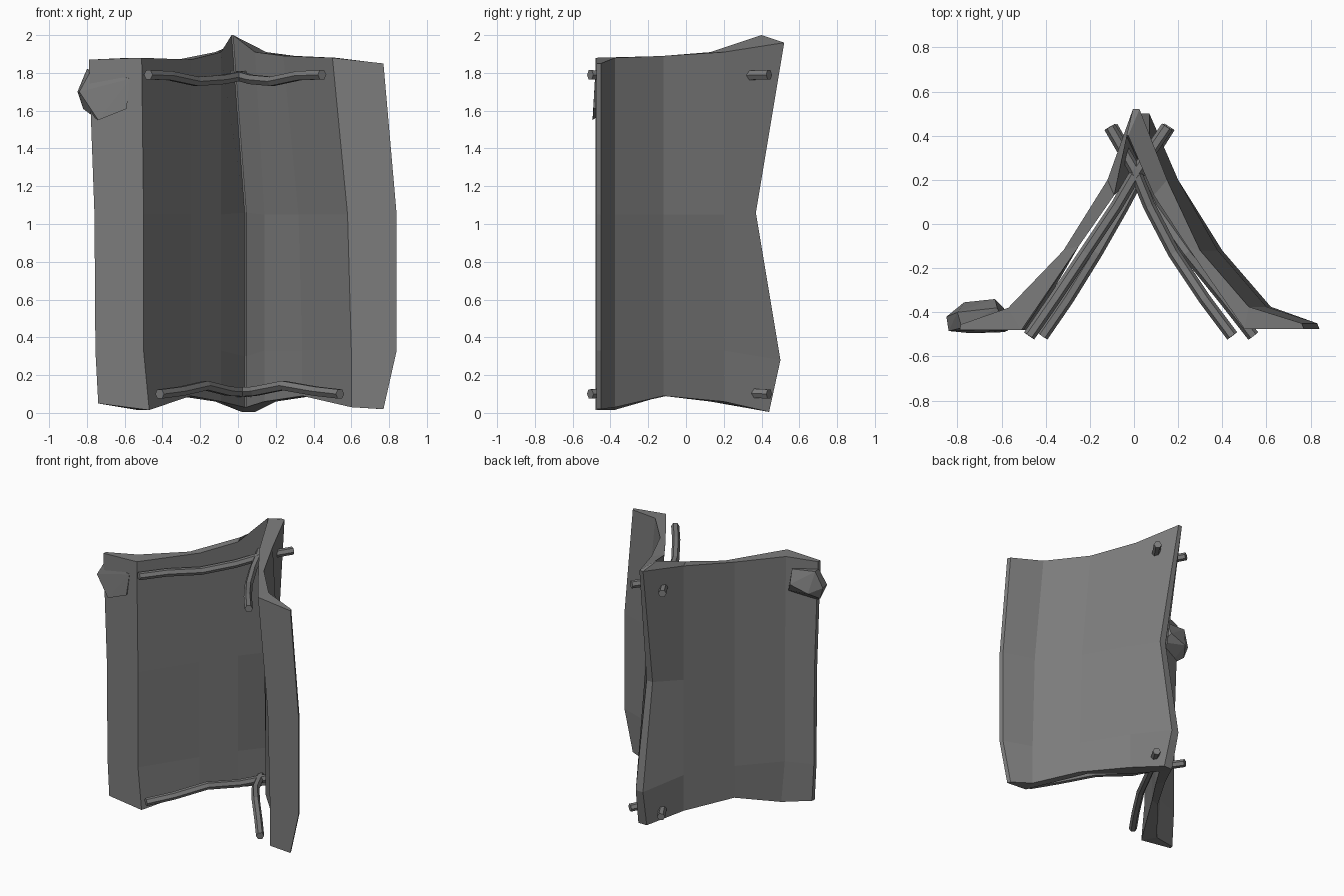
import bpy
import bmesh

cube = bpy.data.objects.get("Cube")
if cube:
    bpy.data.objects.remove(cube, do_unlink=True)

mat = bpy.data.materials.new("dull_grey")
mat.use_nodes = True
GREY = (0.2, 0.2, 0.2, 1)
mat.diffuse_color = GREY
mat.node_tree.nodes["Principled BSDF"].inputs["Base Color"].default_value = GREY


def finish(name, bm):
    bmesh.ops.recalc_face_normals(bm, faces=bm.faces)
    mesh = bpy.data.meshes.new(name)
    bm.to_mesh(mesh)
    bm.free()
    mesh.materials.append(mat)
    obj = bpy.data.objects.new(name, mesh)
    bpy.context.collection.objects.link(obj)


# Plan columns of each wing, flange edge to ridge:
# front x, front y, back x, back y, top z, bottom z, x shift per level
STILL = (0, 0, 0, 0)
RIGHT_WING = [
    (-.77, -.48, -.765, -.455, 1.87, .05, (-.02, .01, .015, .03)),
    (-.5, -.48, -.56, -.38, 1.88, .015, (-.01, 0, 0, .03)),
    (-.25, -.1, -.32, -.12, 1.87, .09, STILL),
    (-.09, .13, -.12, .2, 1.91, .06, STILL),
]
LEFT_WING = [
    (.84, -.475, .83, -.45, 1.85, .02, (-.07, 0, 0, -.07)),
    (.58, -.475, .6, -.375, 1.88, .03, (-.08, 0, .02, .02)),
    (.32, -.1, .38, -.12, 1.89, .09, (-.08, 0, .02, .02)),
    (.14, .13, .2, .2, 1.91, .06, (-.05, 0, 0, 0)),
]
# Ridge per level: inner x, back x, half width, back y, inner z, back z
RIDGE = [(-.03, .01, .015, .52, 2.0, 1.96), (.04, .045, .025, .37, 1.06, 1.06),
         (.04, .04, .03, .5, .3, .28), (.04, .055, .035, .44, .03, .005)]


def canvas():
    """One bent slab: right wing, narrow ridge, left wing, in four levels."""
    bm = bmesh.new()
    rings = []
    for level, (ix, bx, half, by, iz, bz) in enumerate(RIDGE):
        front, back = [], []
        for wing, side in ((RIGHT_WING, -1), (LEFT_WING, 1)):
            f_row, b_row = [], []
            for fx, fy, kx, ky, top, bottom, shift in wing:
                z = (top, 1.05, .33, bottom)[level]
                f_row.append((fx + shift[level], fy, z))
                b_row.append((kx + shift[level], ky, z))
            f_row.append((ix + side * .004, by - .12, iz))
            b_row.append((bx + side * half, by, bz))
            front += f_row[::-side]
            back += b_row[::-side]
        rings.append([bm.verts.new(co) for co in front + back[::-1]])
    count = len(rings[0])
    for a, b in zip(rings, rings[1:]):
        for i in range(count):
            j = (i + 1) % count
            bm.faces.new((a[i], a[j], b[j], b[i]))
    # Top and bottom edges as strips across the thickness
    for ring in (rings[0], rings[-1]):
        for i in range(count // 2 - 1):
            bm.faces.new((ring[i], ring[i + 1], ring[-2 - i], ring[-1 - i]))
    finish("folded_canvas", bm)


canvas()


# Wavy rods running along the inner faces and poking out at the back
def rod(name, points):
    curve = bpy.data.curves.new(name, "CURVE")
    curve.dimensions = "3D"
    curve.bevel_depth = 0.028
    curve.bevel_resolution = 1
    curve.use_fill_caps = True
    spline = curve.splines.new("POLY")
    spline.points.add(len(points) - 1)
    for p, co in zip(spline.points, points):
        p.co = (*co, 1)
    curve.materials.append(mat)
    obj = bpy.data.objects.new(name, curve)
    bpy.context.collection.objects.link(obj)
    bpy.ops.object.select_all(action="DESELECT")
    obj.select_set(True)
    bpy.context.view_layer.objects.active = obj
    bpy.ops.object.convert(target="MESH")
    for poly in bpy.context.object.data.polygons:
        poly.use_smooth = False


Y_STEPS = (-.507, -.34, -.13, .08, .25, .44)
UPPER_Z = (1.79, 1.785, 1.755, 1.765, 1.785, 1.79)
LOWER_Z = (.10, .115, .145, .115, .11, .10)
RODS = {
    "right_upper_rod": ((-.475, -.36, -.22, -.08, .02, .15), UPPER_Z),
    "right_lower_rod": ((-.415, -.3, -.17, -.05, .04, .16), LOWER_Z),
    "left_upper_rod": ((.445, .32, .18, .07, 0, -.11), UPPER_Z),
    "left_lower_rod": ((.54, .41, .24, .09, .01, -.1), LOWER_Z),
}
for name, (xs, zs) in RODS.items():
    rod(name, list(zip(xs, Y_STEPS, zs)))

# Faceted lump on the upper outer corner
bm = bmesh.new()
for co in [(-.74, -.495, 1.55), (-.59, -.49, 1.61), (-.57, -.482, 1.77),
           (-.78, -.47, 1.81), (-.84, -.485, 1.7), (-.85, -.42, 1.7),
           (-.8, -.4, 1.82), (-.82, -.43, 1.61), (-.77, -.355, 1.66),
           (-.63, -.34, 1.7), (-.59, -.38, 1.63), (-.62, -.38, 1.8)]:
    bm.verts.new(co)
bmesh.ops.convex_hull(bm, input=bm.verts)
finish("corner_lump", bm)
